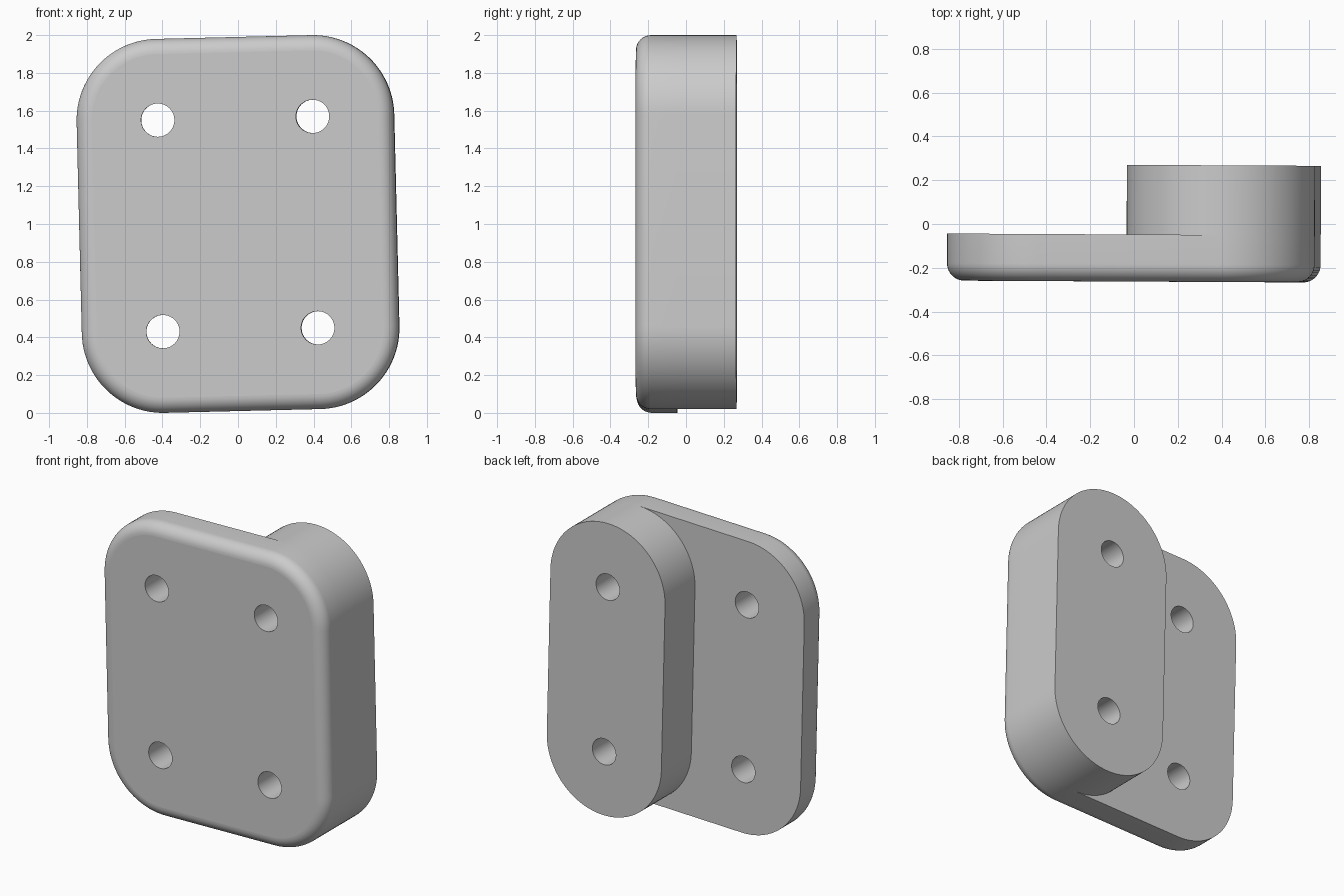
import bpy, bmesh, math
from math import radians, sin, cos

cube = bpy.data.objects.get("Cube")
if cube:
    bpy.data.objects.remove(cube, do_unlink=True)

HX, HZ = 0.41, 0.56          # hole and corner centres
R, HOLE, FILLET = 0.43, 0.088, 0.08
FRONT, STEP, BACK = -0.263, -0.048, 0.27
SEG = 24                     # segments per quarter turn

bm = bmesh.new()


def arc(cx, cz, r, start, sweep):
    n = SEG * sweep // 90
    angles = [radians(start + sweep * i / n) for i in range(n + 1)]
    return [(cx + r * cos(a), cz + r * sin(a)) for a in angles]


def ring(points, y):
    return [bm.verts.new((x, y, z)) for x, z in points]


def loft(rings):
    for a, b in zip(rings, rings[1:]):
        for i in range(len(a)):
            j = (i + 1) % len(a)
            bm.faces.new((a[i], a[j], b[j], b[i]))


def plate_outline(r):
    return (arc(HX, HZ, r, 0, 90) + arc(-HX, HZ, r, 90, 90)
            + arc(-HX, -HZ, r, 180, 90) + arc(HX, -HZ, r, 270, 90))


# Plate wall with rounded front edge
rings = []
for i in range(11):
    a = radians(9 * i)
    rings.append(ring(plate_outline(R - FILLET * (1 - sin(a))),
                      FRONT + FILLET * (1 - cos(a))))
rings.append(ring(plate_outline(R), STEP))
loft(rings)

# Raised rounded lug on the back, left side
lug = arc(HX, HZ, R, 0, 180) + arc(HX, -HZ, R, 180, 180)
loft([ring(lug, STEP), ring(lug, BACK)])

# Through holes
for sx, depth in ((1, BACK), (-1, STEP)):
    for sz in (1, -1):
        circle = arc(sx * HX, sz * HZ, HOLE, 0, 360)[:-1]
        loft([ring(circle, FRONT), ring(circle, depth)])

bmesh.ops.remove_doubles(bm, verts=bm.verts[:], dist=1e-5)

# Flat faces closing the front, the step and the back
for y in (FRONT, STEP, BACK):
    rim = [e for e in bm.edges if len(e.link_faces) == 1
           and all(abs(v.co.y - y) < 1e-4 for v in e.verts)]
    bmesh.ops.triangle_fill(bm, edges=rim, use_beauty=True)
bmesh.ops.recalc_face_normals(bm, faces=bm.faces[:])

mesh = bpy.data.meshes.new("mounting_plate")
bm.to_mesh(mesh)
bm.free()
plate = bpy.data.objects.new("mounting_plate", mesh)
bpy.context.collection.objects.link(plate)
plate.location = (0, 0, 1)
plate.rotation_euler = (0, radians(-1.4), radians(-0.3))

# Plain grey
grey = bpy.data.materials.new("plain_grey")
grey.use_nodes = True
grey.diffuse_color = (0.6, 0.6, 0.6, 1)
grey.node_tree.nodes["Principled BSDF"].inputs["Base Color"].default_value = (0.6, 0.6, 0.6, 1)
mesh.materials.append(grey)

# Smooth curved walls, flat caps
bpy.ops.object.select_all(action='DESELECT')
plate.select_set(True)
bpy.context.view_layer.objects.active = plate
bpy.ops.object.shade_smooth_by_angle(angle=radians(30))
for face in mesh.polygons:
    if abs(face.normal.y) > 0.999:
        face.use_smooth = False
